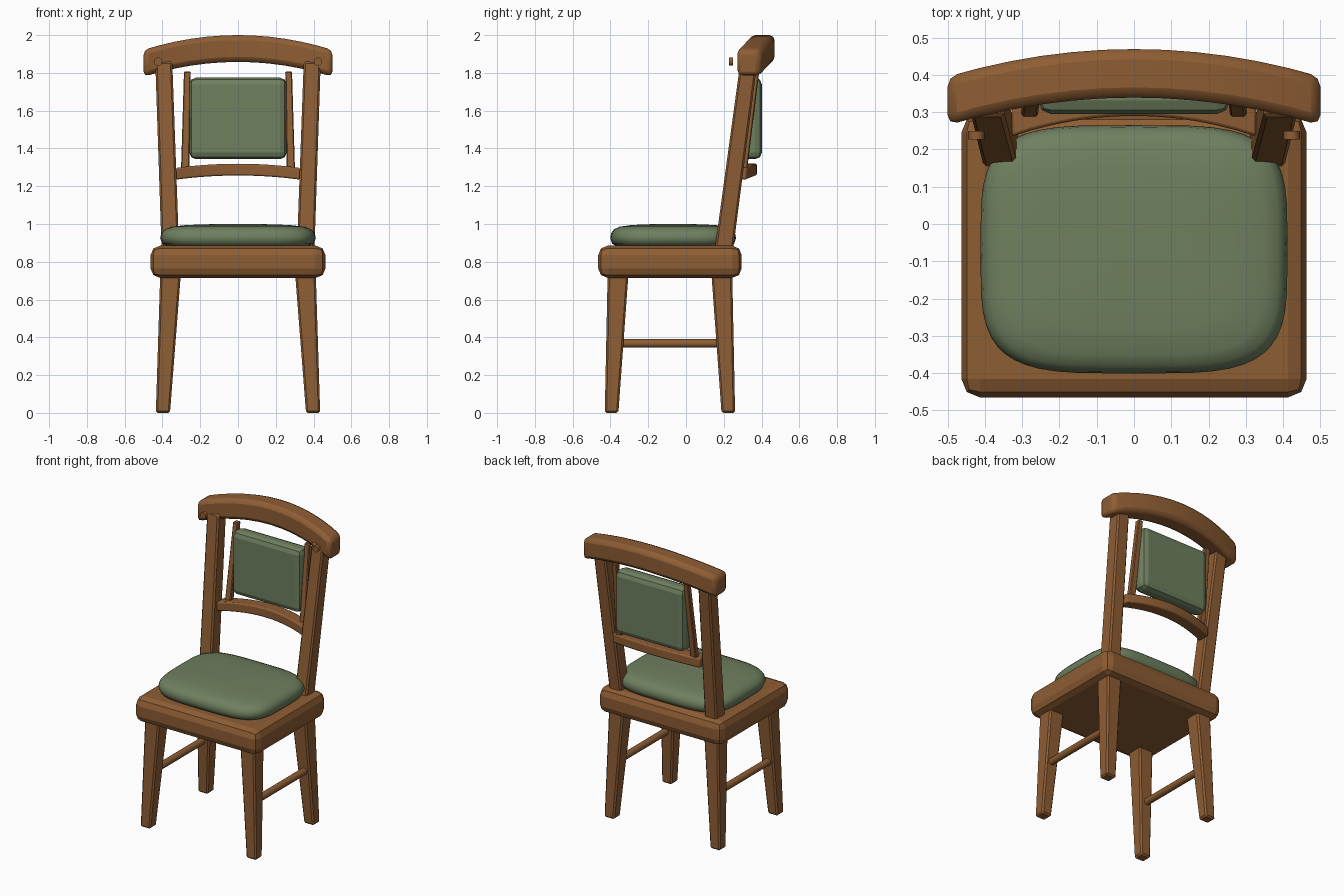
import bpy, bmesh, math
from mathutils import Vector

if "Cube" in bpy.data.objects:
    bpy.data.objects.remove(bpy.data.objects["Cube"])


def material(name, rgb):
    m = bpy.data.materials.new(name)
    m.diffuse_color = (*rgb, 1)
    m.use_nodes = True
    m.node_tree.nodes["Principled BSDF"].inputs["Base Color"].default_value = m.diffuse_color
    return m


WOOD = material("warm_wood", (0.27, 0.11, 0.034))
FABRIC = material("sage_fabric", (0.158, 0.215, 0.115))


def make(name, verts, faces, mat, bevel=0.0, segments=2, smooth=None):
    mesh = bpy.data.meshes.new(name)
    mesh.from_pydata(verts, [], faces)
    bm = bmesh.new()
    bm.from_mesh(mesh)
    bmesh.ops.recalc_face_normals(bm, faces=bm.faces)
    bm.to_mesh(mesh)
    bm.free()
    ob = bpy.data.objects.new(name, mesh)
    bpy.context.collection.objects.link(ob)
    mesh.materials.append(mat)
    if bevel:
        b = ob.modifiers.new("Bevel", 'BEVEL')
        b.width, b.segments = bevel, segments
        b.limit_method, b.angle_limit = 'ANGLE', math.radians(40)
    if smooth:
        bpy.ops.object.select_all(action='DESELECT')
        bpy.context.view_layer.objects.active = ob
        ob.select_set(True)
        bpy.ops.object.shade_smooth_by_angle(angle=math.radians(smooth))
    return ob


def loft(name, rings, mat, **kw):
    """Skin a list of equal-sized vertex rings and cap both ends."""
    n = len(rings[0])
    verts = [v for r in rings for v in r]
    faces = [(i * n + j, i * n + (j + 1) % n, (i + 1) * n + (j + 1) % n, (i + 1) * n + j)
             for i in range(len(rings) - 1) for j in range(n)]
    faces += [tuple(range(n)), tuple(range(len(verts) - n, len(verts)))]
    return make(name, verts, faces, mat, **kw)


def beam(name, low, high, mat=WOOD, **kw):
    """Tapered bar between two rectangles (x0, x1, y0, y1, z)."""
    rings = [[(a, c, z), (b, c, z), (b, d, z), (a, d, z)] for a, b, c, d, z in (low, high)]
    return loft(name, rings, mat, **kw)


def side_beam(name, side, low, high, **kw):
    flip = lambda r: (side * r[0], side * r[1], *r[2:])
    return beam(name, flip(low), flip(high), **kw)


def rod(name, x, z, y0, y1, r, sides=12):
    rings = [[(x + r * math.cos(2 * math.pi * k / sides), y,
               z + r * math.sin(2 * math.pi * k / sides)) for k in range(sides)]
             for y in (y0, y1)]
    return loft(name, rings, WOOD, smooth=40)


def bowed_rail(name, half, y, z, depth, height, bow, rise, bevel, steps=12):
    """Rail bowed backward and arched upward toward its middle."""
    rings = []
    for i in range(steps + 1):
        t = 2 * i / steps - 1
        f = 1 - t * t
        a, b = y + bow * f, z + rise * f
        rings.append([(half * t, a, b), (half * t, a + depth, b),
                      (half * t, a + depth, b + height), (half * t, a, b + height)])
    return loft(name, rings, WOOD, bevel=bevel, smooth=25)


# Seat slab
beam("seat", (-0.463, 0.463, -0.465, 0.295, 0.715),
     (-0.463, 0.463, -0.465, 0.295, 0.885), bevel=0.05)

# Seat cushion: stacked rounded-square rings
rings = []
for s, z in ((0.9, 0.884), (0.97, 0.895), (1, 0.925), (0.985, 0.952), (0.94, 0.972),
             (0.85, 0.986), (0.65, 0.995), (0.35, 0.999), (0.05, 1.0)):
    ring = []
    for k in range(48):
        c, d = math.cos(2 * math.pi * k / 48), math.sin(2 * math.pi * k / 48)
        ring.append((s * 0.412 * math.copysign(abs(c) ** 0.5, c),
                     -0.068 + s * 0.333 * math.copysign(abs(d) ** 0.5, d), z))
    rings.append(ring)
loft("seat_cushion", rings, FABRIC, smooth=60)

# Parts mirrored left and right
for s, tag in ((-1, "left"), (1, "right")):
    side_beam("front_leg_" + tag, s, (0.36, 0.435, -0.43, -0.358, 0),
              (0.303, 0.412, -0.415, -0.305, 0.73), bevel=0.01, segments=1)
    side_beam("rear_leg_" + tag, s, (0.36, 0.435, 0.188, 0.26, 0),
              (0.303, 0.412, 0.135, 0.245, 0.73), bevel=0.01, segments=1)
    rod("side_stretcher_" + tag, s * 0.383, 0.368, -0.35, 0.19, 0.023)
    side_beam("back_post_" + tag, s, (0.312, 0.405, 0.153, 0.25, 0.87),
              (0.348, 0.438, 0.288, 0.378, 1.86), bevel=0.01, segments=1)
    side_beam("back_spindle_" + tag, s, (0.258, 0.302, 0.285, 0.322, 1.275),
              (0.25, 0.286, 0.353, 0.388, 1.808), bevel=0.005, segments=1)
    rod("peg_" + tag, s * 0.423, 1.86, 0.227, 0.249, 0.022)

# Back rails
bowed_rail("crest_rail", 0.5, 0.265, 1.78, 0.13, 0.142, 0.074, 0.078, 0.027)
bowed_rail("lower_back_rail", 0.328, 0.235, 1.235, 0.085, 0.062, 0.055, 0.022, 0.008)

# Back pad
beam("back_pad", (-0.258, 0.258, 0.295, 0.402, 1.343),
     (-0.258, 0.258, 0.295, 0.402, 1.775), mat=FABRIC, bevel=0.036)
